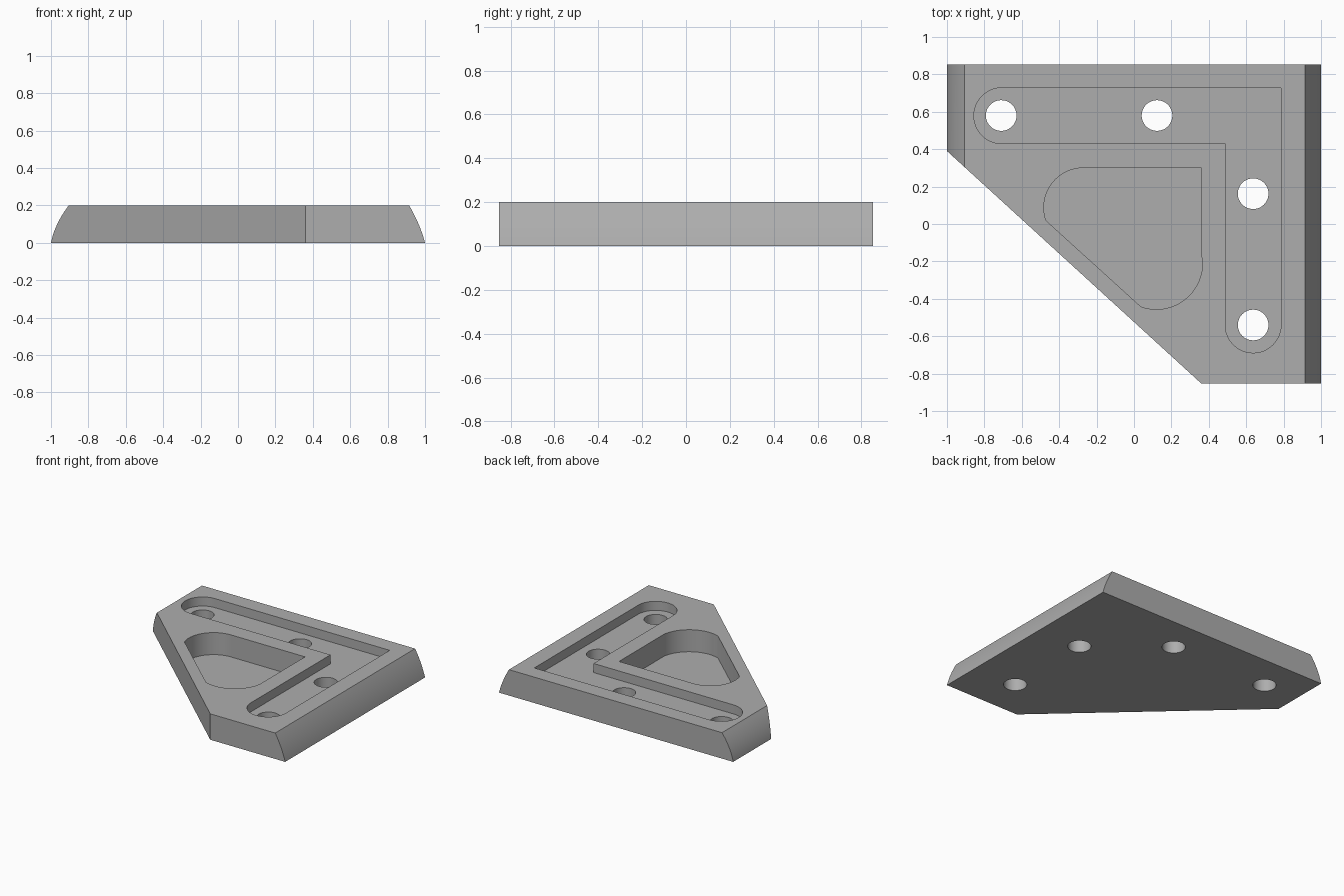
import bpy
import bmesh
from math import cos, sin, radians
from mathutils import Vector

cube = bpy.data.objects.get("Cube")
if cube:
    bpy.data.objects.remove(cube, do_unlink=True)

HEIGHT, BACK, FRONT = 0.2, 0.853, -0.853

grey = bpy.data.materials.new("plain grey")
grey.use_nodes = True
colour = (0.42, 0.42, 0.42, 1)
grey.diffuse_color = colour
grey.node_tree.nodes["Principled BSDF"].inputs["Base Color"].default_value = colour


def arc(cx, cy, r, start, end, steps=24):
    angles = [radians(start + (end - start) * i / steps) for i in range(steps + 1)]
    return [(cx + r * cos(a), cy + r * sin(a)) for a in angles]


def bulge(x0, x1, amount, steps=12):
    """Gently rounded side, from the base edge to the top edge."""
    return [(x0 + (x1 - x0) * t + amount * 4 * t * (1 - t), HEIGHT * t)
            for t in (i / steps for i in range(steps + 1))]


def prism(name, points, offset):
    """Extrude a closed outline of 3D points along an offset."""
    bm = bmesh.new()
    face = bm.faces.new([bm.verts.new(p) for p in points])
    result = bmesh.ops.extrude_face_region(bm, geom=[face], use_keep_orig=True)
    verts = [v for v in result["geom"] if isinstance(v, bmesh.types.BMVert)]
    bmesh.ops.translate(bm, verts=verts, vec=offset)
    bmesh.ops.recalc_face_normals(bm, faces=bm.faces)
    mesh = bpy.data.meshes.new(name)
    bm.to_mesh(mesh)
    bm.free()
    mesh.materials.append(grey)
    obj = bpy.data.objects.new(name, mesh)
    bpy.context.collection.objects.link(obj)
    return obj


def cut(body, name, outline, floor):
    """Sink an outline into the body, from above the top down to the floor."""
    cutter = prism(name, [(x, y, floor) for x, y in outline], Vector((0, 0, 0.5)))
    cutter.hide_render = True
    bpy.context.view_layer.objects.active = body
    mod = body.modifiers.new(name, 'BOOLEAN')
    mod.operation, mod.solver, mod.object = 'DIFFERENCE', 'EXACT', cutter
    bpy.ops.object.modifier_apply(modifier=name)
    bpy.data.objects.remove(cutter, do_unlink=True)


# Plate with rounded left and right sides
profile = bulge(1, 0.915, 0.008) + bulge(-1, -0.905, -0.014)[::-1]
plate = prism("corner_plate", [(x, FRONT, z) for x, z in profile],
              Vector((0, BACK - FRONT, 0)))

# Diagonal front corner
cut(plate, "diagonal_cut", [(-1, 0.39), (0.36, FRONT), (0.36, -2), (-2, -2), (-2, 1.302)], -0.1)

# Shallow L-shaped channel with round ends
channel = (arc(-0.707, 0.579, 0.149, 90, 270) + [(0.489, 0.43)]
           + arc(0.637, -0.54, 0.149, 180, 360) + [(0.786, 0.728)])
cut(plate, "channel_cut", channel, HEIGHT - 0.07)

# Deep rounded triangular pocket
pocket = ([(0.362, 0.3)] + arc(-0.27, 0.088, 0.212, 90, 199)
          + arc(0.12, -0.21, 0.246, 250, 350))
cut(plate, "pocket_cut", pocket, 0.03)

# Bolt holes through the channel
for x, y in [(-0.71, 0.58), (0.123, 0.58), (0.637, 0.162), (0.637, -0.54)]:
    cut(plate, "bolt_hole_cut", arc(x, y, 0.082, 0, 352.5, 47), -0.1)

# Smooth curved walls, sharp edges
bpy.ops.object.select_all(action='DESELECT')
plate.select_set(True)
bpy.context.view_layer.objects.active = plate
bpy.ops.object.shade_smooth_by_angle(angle=radians(25))
